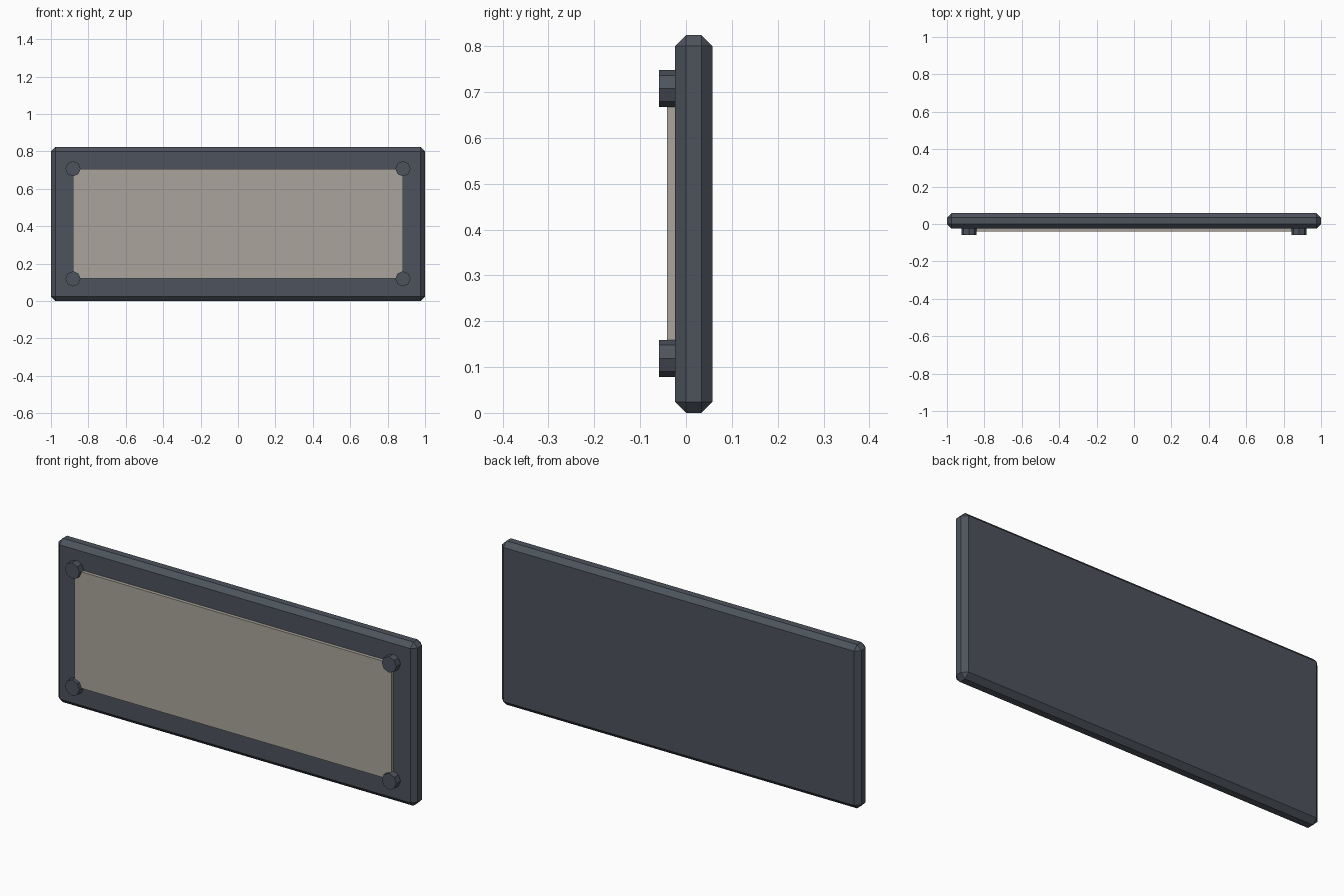
import bpy, math

if "Cube" in bpy.data.objects:
    bpy.data.objects.remove(bpy.data.objects["Cube"])


def material(name, rgb):
    m = bpy.data.materials.new(name)
    m.diffuse_color = (*rgb, 1)
    m.use_nodes = True
    m.node_tree.nodes["Principled BSDF"].inputs["Base Color"].default_value = m.diffuse_color
    return m


slate = material("slate grey", (0.075, 0.088, 0.11))
stone = material("warm stone", (0.40, 0.37, 0.325))


def box(name, lo, hi, mat, bevel=0):
    bpy.ops.mesh.primitive_cube_add(size=1, location=[(a + b) / 2 for a, b in zip(lo, hi)])
    o = bpy.context.object
    o.name = name
    o.scale = [b - a for a, b in zip(lo, hi)]
    bpy.ops.object.transform_apply(location=False, rotation=False, scale=True)
    o.data.materials.append(mat)
    if bevel:
        mod = o.modifiers.new("chamfer", 'BEVEL')
        mod.width = bevel
        mod.segments = 1
    return o


# Chamfered backing board
box("backing_board", (-1, -0.024, 0), (1, 0.058, 0.824), slate, 0.024)

# Thin raised face plate
box("face_plate", (-0.882, -0.041, 0.12), (0.882, -0.02, 0.706), stone)

# Eight-sided corner bolts
for side, x in (("left", -0.882), ("right", 0.882)):
    for level, z in (("lower", 0.119), ("upper", 0.7075)):
        bpy.ops.mesh.primitive_cylinder_add(vertices=8, radius=0.0405, depth=0.04,
                                            location=(x, -0.039, z),
                                            rotation=(math.pi / 2, 0, 0))
        bolt = bpy.context.object
        bolt.name = f"bolt_{level}_{side}"
        bolt.data.materials.append(slate)
